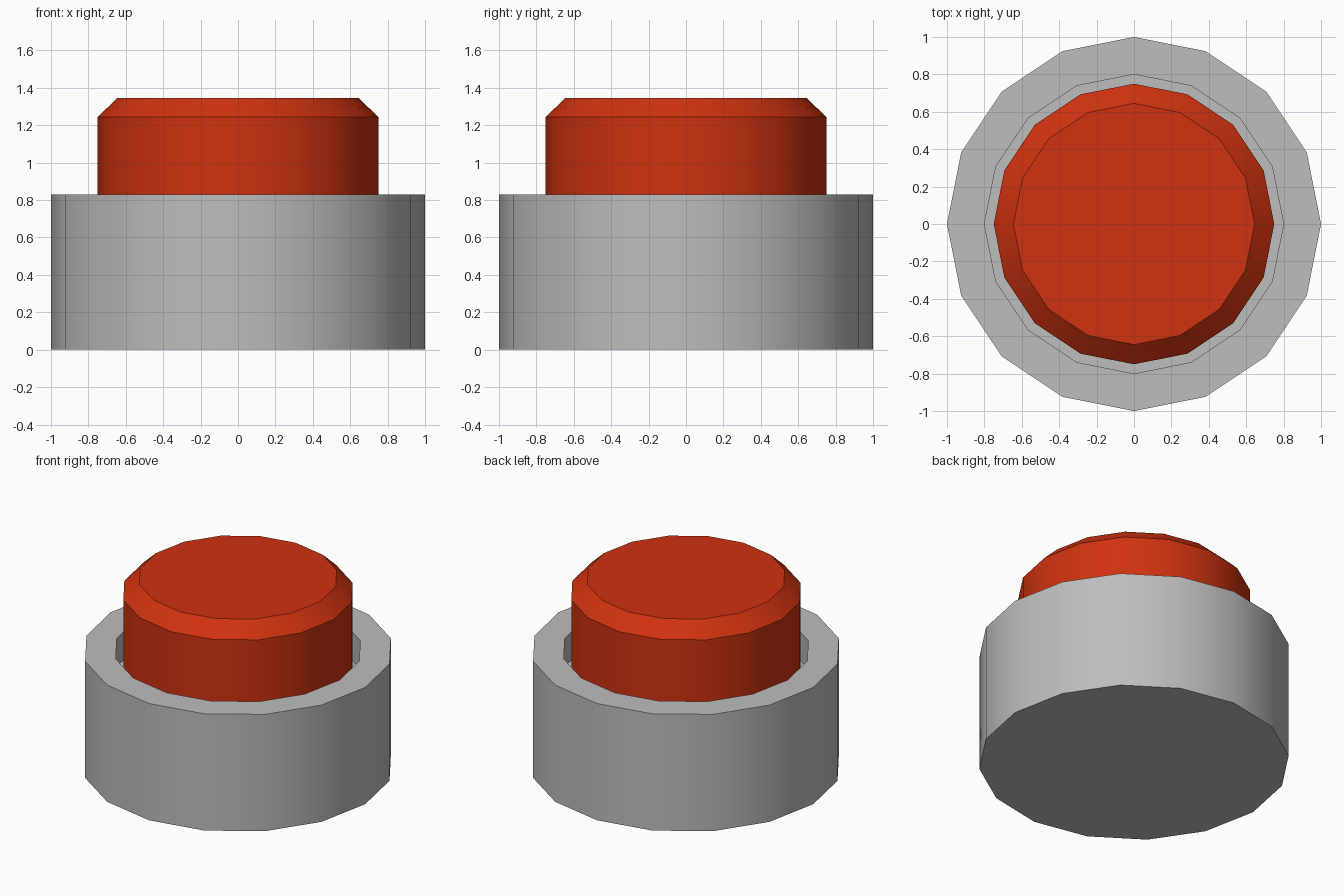
import bpy
import bmesh
import math

if "Cube" in bpy.data.objects:
    bpy.data.objects.remove(bpy.data.objects["Cube"])

SIDES = 16


def material(name, color):
    mat = bpy.data.materials.new(name)
    mat.diffuse_color = (*color, 1.0)
    mat.use_nodes = True
    mat.node_tree.nodes["Principled BSDF"].inputs["Base Color"].default_value = mat.diffuse_color
    return mat


def lathe(name, profile, mat):
    """Turn a (radius, height) profile around z and cap both ends."""
    bm = bmesh.new()
    rings = []
    for r, z in profile:
        rings.append([bm.verts.new((r * math.cos(2 * math.pi * i / SIDES),
                                    r * math.sin(2 * math.pi * i / SIDES), z))
                      for i in range(SIDES)])
    for low, high in zip(rings, rings[1:]):
        for i in range(SIDES):
            j = (i + 1) % SIDES
            bm.faces.new((low[i], low[j], high[j], high[i]))
    bm.faces.new(rings[0][::-1])
    bm.faces.new(rings[-1])
    bmesh.ops.recalc_face_normals(bm, faces=bm.faces)
    mesh = bpy.data.meshes.new(name)
    bm.to_mesh(mesh)
    bm.free()
    mesh.materials.append(mat)
    # smooth around the sides, crisp at rims and bevels
    mesh.shade_smooth()
    mesh.set_sharp_from_angle(angle=math.radians(30))
    obj = bpy.data.objects.new(name, mesh)
    bpy.context.collection.objects.link(obj)
    return obj


grey = material("grey_metal", (0.51, 0.51, 0.51))
red = material("red_plastic", (0.62, 0.032, 0.005))

FLOOR = 0.63  # bottom of the recess that holds the button

# Housing: solid drum with a round recess in the top
lathe("housing", [(1.0, 0.0), (1.0, 0.83), (0.8, 0.83), (0.8, FLOOR)], grey)

# Push button with a bevelled top edge, standing in the recess
lathe("push_button", [(0.75, FLOOR), (0.75, 1.245), (0.645, 1.345)], red)
